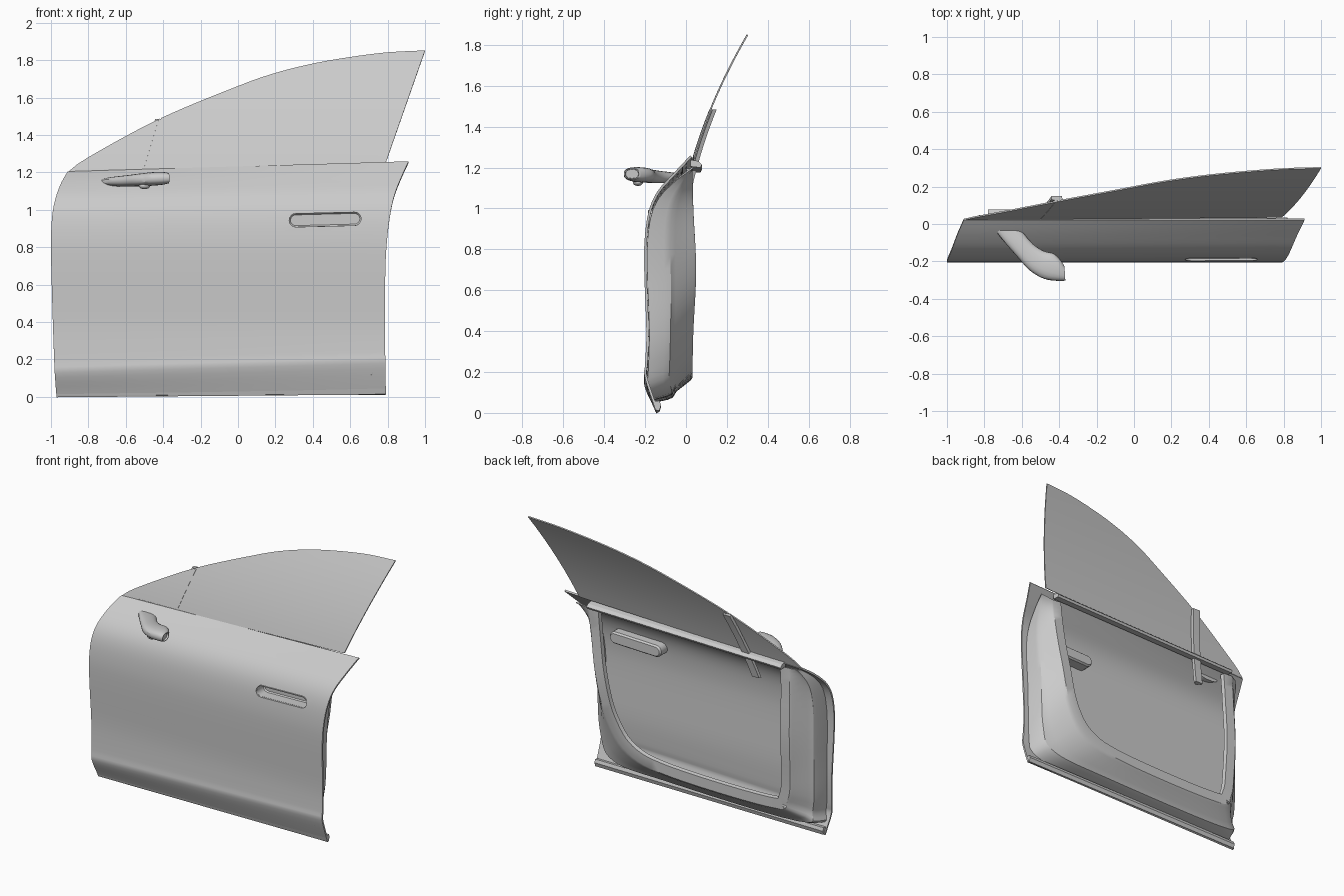
import bpy, bmesh, math
from mathutils import Vector

if "Cube" in bpy.data.objects:
    bpy.data.objects.remove(bpy.data.objects["Cube"])


def spline(pts, n):
    """Catmull-Rom through tuples of any size, n steps per span."""
    p = [pts[0]] + list(pts) + [pts[-1]]
    out = []
    for i in range(1, len(p) - 2):
        for k in range(n):
            t = k / n
            out.append(tuple(0.5 * (2*b + (c-a)*t + (2*a-5*b+4*c-d)*t*t + (3*b-a-3*c+d)*t**3)
                             for a, b, c, d in zip(p[i-1], p[i], p[i+1], p[i+2])))
    return out + [tuple(pts[-1])]


def lerp(a, b, t):
    return a + (b - a) * t


def finish(ob, angle=30):
    bpy.ops.object.select_all(action='DESELECT')
    ob.select_set(True)
    bpy.context.view_layer.objects.active = ob
    if ob.modifiers:
        bpy.ops.object.convert(target='MESH')
    bpy.ops.object.shade_smooth_by_angle(angle=math.radians(angle))
    return ob


def grid(name, rows, ring=False, caps=(False, False), thick=0, done=True):
    """Loft through rows of points, optionally closed, capped or thickened."""
    bm = bmesh.new()
    vs = [[bm.verts.new(p) for p in r] for r in rows]
    n = len(rows[0])
    for a, b in zip(vs, vs[1:]):
        for i in range(n if ring else n - 1):
            j = (i + 1) % n
            bm.faces.new((a[i], a[j], b[j], b[i]))
    for cap, r in zip(caps, (vs[0], vs[-1])):
        if cap:
            bm.faces.new(r)
    bmesh.ops.remove_doubles(bm, verts=bm.verts, dist=1e-5)
    bmesh.ops.recalc_face_normals(bm, faces=bm.faces)
    me = bpy.data.meshes.new(name)
    bm.to_mesh(me)
    bm.free()
    ob = bpy.data.objects.new(name, me)
    bpy.context.collection.objects.link(ob)
    if thick:
        m = ob.modifiers.new("thickness", 'SOLIDIFY')
        m.thickness, m.offset = thick, 0
    return finish(ob) if done else ob


# Outer skin: front-edge x, rear-edge x, y, front z, rear z for each level
levels = [(-.97, .79, -.14, .0, .015), (-.973, .79, -.155, .035, .05),
          (-.98, .788, -.197, .13, .18), (-.983, .787, -.194, .2, .24),
          (-.99, .785, -.188, .4, .4), (-.998, .788, -.198, .68, .68),
          (-1.0, .797, -.197, .84, .84), (-.993, .815, -.178, .97, .98),
          (-.975, .838, -.135, 1.06, 1.08), (-.945, .873, -.055, 1.14, 1.17),
          (-.91, .912, .025, 1.20, 1.255)]
fine = spline(levels, 4)


def skin_y(z):
    for a, b in zip(fine, fine[1:]):
        if a[3] <= z <= b[3]:
            return lerp(a[2], b[2], (z - a[3]) / (b[3] - a[3]))
    return .025


COLS = 16
skin = grid("outer_skin", [[(lerp(l, r, i / COLS), y, lerp(zl, zr, i / COLS))
            for i in range(COLS + 1)] for l, r, y, zl, zr in fine], thick=.012, done=False)


# Recessed handle slot
def slot(y, r=.036, half=.157):
    pts = []
    for side, start in ((1, -90), (-1, 90)):
        for k in range(9):
            a = math.radians(start + 180 * k / 8)
            pts.append((.466 + side * half + r * math.cos(a), y,
                        .948 + side * .004 + r * math.sin(a)))
    return pts


cutter = grid("slot_cutter", [slot(-.3), slot(-.1)], ring=True, caps=(True, True), done=False)
cutter.hide_render = True
cut = skin.modifiers.new("slot", 'BOOLEAN')
cut.object, cut.operation, cut.solver = cutter, 'DIFFERENCE', 'EXACT'
finish(skin)
bpy.data.objects.remove(cutter)
grid("handle_pocket", [slot(-.186, .038), slot(-.115, .038), slot(-.105, .03)],
     ring=True, caps=(False, True), thick=.006)

# Folded hem along the bottom edge
hem = [(-.163, .048), (-.130, .052), (-.122, .03), (-.130, .003), (-.150, .006)]
grid("bottom_hem", [[(x, y, z + dz) for y, z in hem] for x, dz in ((-.965, 0), (.788, .008))],
     ring=True, caps=(True, True))

# Inner frame: U-shaped stepped wall with a flat lip around the opening
outer = spline([(-.87, 1.17), (-.935, 1.0), (-.95, .5), (-.94, .16), (-.84, .06), (.2, .065),
                (.66, .085), (.745, .25), (.75, .7), (.78, 1.04), (.82, 1.2)], 6)
inner = spline([(-.81, 1.18), (-.82, 1.0), (-.825, .5), (-.80, .26), (-.68, .18), (.1, .185),
                (.42, .26), (.58, .46), (.66, .75), (.70, 1.0), (.72, 1.19)], 6)


def frame_row(t, f, inset=0, dy=0):
    row = []
    for i, (o, n) in enumerate(zip(outer, inner)):
        a, b = inner[max(i - 1, 0)], inner[min(i + 1, len(inner) - 1)]
        tan = Vector((b[0] - a[0], b[1] - a[1])).normalized()
        x = lerp(o[0], n[0], t) - tan.y * inset
        z = lerp(o[1], n[1], t) + tan.x * inset
        lip = .028 + .018 * math.exp(-((z - .7) / .25) ** 2)
        row.append((x, lerp(skin_y(o[1]) + .008, lip, f) + dy, z))
    return row


grid("inner_frame", [frame_row(0, 0), frame_row(.12, .35), frame_row(.2, .48),
                     frame_row(.45, .58), frame_row(.9, .95), frame_row(1, 1),
                     frame_row(1, 1, .065), frame_row(1, 1, .068, -.025)], thick=.008)


# Window panes, leaning inward and following the roof arc
def glass_y(z):
    h = z - 1.2
    return .024 + .27 * h + .24 * h * h


arc = spline([(-.91, 1.20), (-.8, 1.28), (-.42, 1.485), (0, 1.66), (.2, 1.73), (.4, 1.78),
              (.6, 1.815), (.8, 1.84), (1.0, 1.85)], 8)


def roof_z(x):
    for a, b in zip(arc, arc[1:]):
        if x <= b[0]:
            return lerp(a[1], b[1], (x - a[0]) / (b[0] - a[0]))
    return arc[-1][1]


def pane(name, bottom, top, n):
    rows = []
    for i in range(n + 1):
        xb, xt = lerp(*bottom, i / n), lerp(*top, i / n)
        zb = 1.20 + (xb + .91) * .03
        zt = max(roof_z(xt), zb)
        rows.append([(lerp(xb, xt, k / 10), glass_y(lerp(zb, zt, k / 10)), lerp(zb, zt, k / 10))
                     for k in range(11)])
    grid(name, rows, thick=.008)


pane("quarter_glass", (-.91, -.498), (-.91, -.418), 10)
pane("main_glass", (-.492, .79), (-.41, 1.0), 24)

# Divider bar between the panes, running down into the door
bar = []
for k in range(9):
    z = lerp(1.04, 1.485, k / 8)
    x, y = -.495 + (z - 1.21) * .3, glass_y(z)
    bar.append([(x - .011, y - .006, z), (x + .011, y - .006, z), (x + .013, y + .008, z),
                (x + .03, y + .01, z), (x + .027, y + .03, z), (x - .027, y + .03, z),
                (x - .03, y + .01, z), (x - .013, y + .008, z)])
grid("window_divider", bar, ring=True, caps=(True, True))

# Belt rail along the inside of the window sill
rail = [(.022, 1.185), (.07, 1.18), (.078, 1.195), (.06, 1.212), (.022, 1.218)]
grid("belt_rail", [[(x, y, z + dz) for y, z in rail] for x, dz in ((-.78, -.005), (.71, .02))],
     ring=True, caps=(True, True))

# Wing mirror: plan-view outer and inner edge, centre height, half height
stations = [(-.742, -.035, -.60, -.035, 1.15, .022), (-.69, -.10, -.57, -.075, 1.152, .027),
            (-.62, -.18, -.53, -.115, 1.155, .031), (-.555, -.25, -.48, -.145, 1.16, .034),
            (-.48, -.293, -.43, -.158, 1.165, .036), (-.41, -.304, -.395, -.19, 1.168, .034),
            (-.367, -.303, -.372, -.225, 1.169, .027)]


def mirror_ring(s, scale=1, dx=0):
    ax, ay, bx, by, zc, h = s
    ring = []
    for k in range(20):
        a = math.tau * k / 20
        c, d = math.cos(a), math.sin(a)
        u = .5 + .5 * scale * math.copysign(abs(c) ** .8, c)
        ring.append((lerp(ax, bx, u) + dx, lerp(ay, by, u),
                     zc + scale * h * math.copysign(abs(d) ** .8, d)))
    return ring


end = stations[-1]
grid("wing_mirror", [mirror_ring(s) for s in spline(stations, 4)] +
     [mirror_ring(end, .85), mirror_ring(end, .8, -.012)], ring=True, caps=(True, True))

# Small lamp nub under the mirror
bpy.ops.mesh.primitive_uv_sphere_add(segments=16, ring_count=8, radius=1, location=(-.50, -.235, 1.128))
nub = bpy.context.object
nub.name = "mirror_nub"
nub.scale = (.03, .025, .018)
finish(nub)
